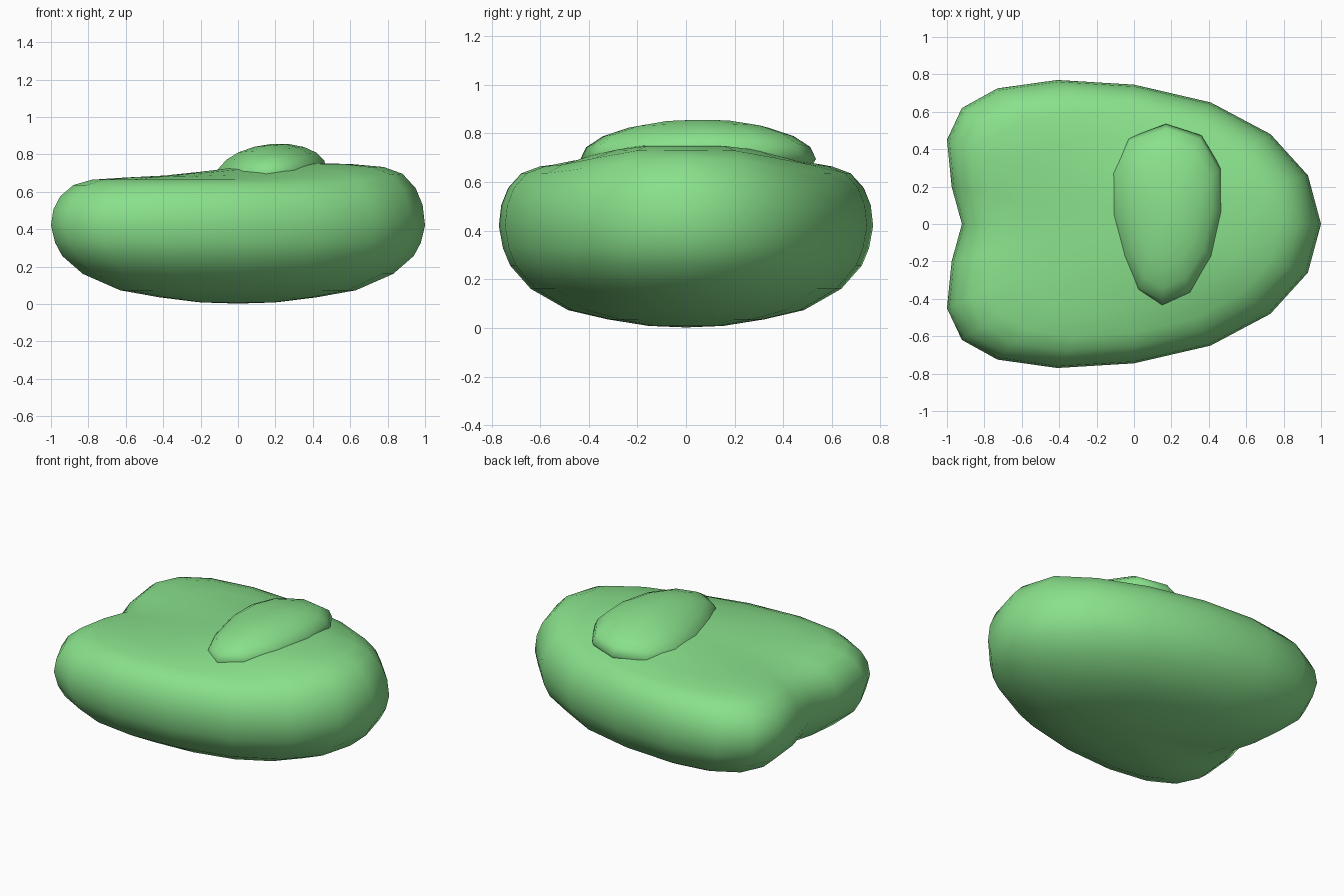
import bpy, bmesh
from math import sin, cos, pi
from mathutils import Vector

if "Cube" in bpy.data.objects:
    bpy.data.objects.remove(bpy.data.objects["Cube"])

green = bpy.data.materials.new("green")
green.diffuse_color = (0.25, 0.75, 0.26, 1)
green.use_nodes = True
green.node_tree.nodes["Principled BSDF"].inputs["Base Color"].default_value = green.diffuse_color


def smooth(a, b, v):
    v = min(1, max(0, (v - a) / (b - a)))
    return v * v * (3 - 2 * v)


def pebble(name, outline, centre, profile, height):
    """Rounded form: scaled copies of an outline from top pole to bottom pole.
    profile holds (scale, height factor) pairs, height(x, y, factor) gives z."""
    bm = bmesh.new()
    cx, cy = centre
    top = bm.verts.new((cx, cy, height(cx, cy, 1)))
    bottom = bm.verts.new((cx, cy, height(cx, cy, -1)))
    rings = []
    for t, f in profile:
        ring = []
        for x, y in outline:
            px, py = cx + (x - cx) * t, cy + (y - cy) * t
            ring.append(bm.verts.new((px, py, height(px, py, f))))
        rings.append(ring)
    n = len(outline)
    for i in range(n):
        j = (i + 1) % n
        bm.faces.new((top, rings[0][i], rings[0][j]))
        for a, b in zip(rings, rings[1:]):
            bm.faces.new((a[i], b[i], b[j], a[j]))
        bm.faces.new((bottom, rings[-1][j], rings[-1][i]))
    bmesh.ops.recalc_face_normals(bm, faces=bm.faces)
    for f in bm.faces:
        f.smooth = True
    me = bpy.data.meshes.new(name)
    bm.to_mesh(me)
    bm.free()
    me.materials.append(green)
    ob = bpy.data.objects.new(name, me)
    bpy.context.collection.objects.link(ob)
    return ob


# Main body: flattened pebble with a shallow notch at the narrow -x end
half = [(0.93, 0.26), (0.73, 0.48), (0.41, 0.65), (0, 0.745), (-0.41, 0.77),
        (-0.73, 0.725), (-0.92, 0.62), (-1.0, 0.45), (-0.975, 0.2)]
body_outline = ([(1, 0)] + half + [(-0.92, 0)]
                + [(x, -y) for x, y in reversed(half)])
body_profile = [(0.2, 1), (0.4, 1), (0.6, 0.99), (0.78, 0.94), (0.88, 0.83),
                (0.95, 0.6), (0.987, 0.33), (1, 0), (0.978, -0.22),
                (0.94, -0.39), (0.83, -0.62), (0.63, -0.83), (0.42, -0.92),
                (0.2, -0.985)]


def body_height(x, y, f):
    if f < 0:
        return 0.42 + 0.418 * f
    # raised crown toward +x, slight dip by the notch
    crown = smooth(-0.55, 0.3, x) * (1 - smooth(0.15, 0.6, abs(y)))
    dip = smooth(-0.4, -0.9, x) * (1 - smooth(0, 0.35, abs(y)))
    return 0.42 + (0.26 + 0.072 * crown - 0.03 * dip) * f


pebble("body", body_outline, (0, 0), body_profile, body_height)

# Small egg-shaped lump resting on the crown
lump_outline = [(0.17, 0.535), (0.36, 0.475), (0.465, 0.3), (0.475, 0.07),
                (0.42, -0.18), (0.3, -0.37), (0.15, -0.435), (0.02, -0.36),
                (-0.06, -0.18), (-0.12, 0.05), (-0.12, 0.28), (-0.03, 0.46)]
lump_profile = [(sin(pi * k / 10), cos(pi * k / 10)) for k in range(1, 10)]


def lump_height(x, y, f):
    return 0.695 + 0.08 * (x - 0.17) + (0.16 if f > 0 else 0.12) * f


pebble("top_lump", lump_outline, (0.18, 0.05), lump_profile, lump_height)
